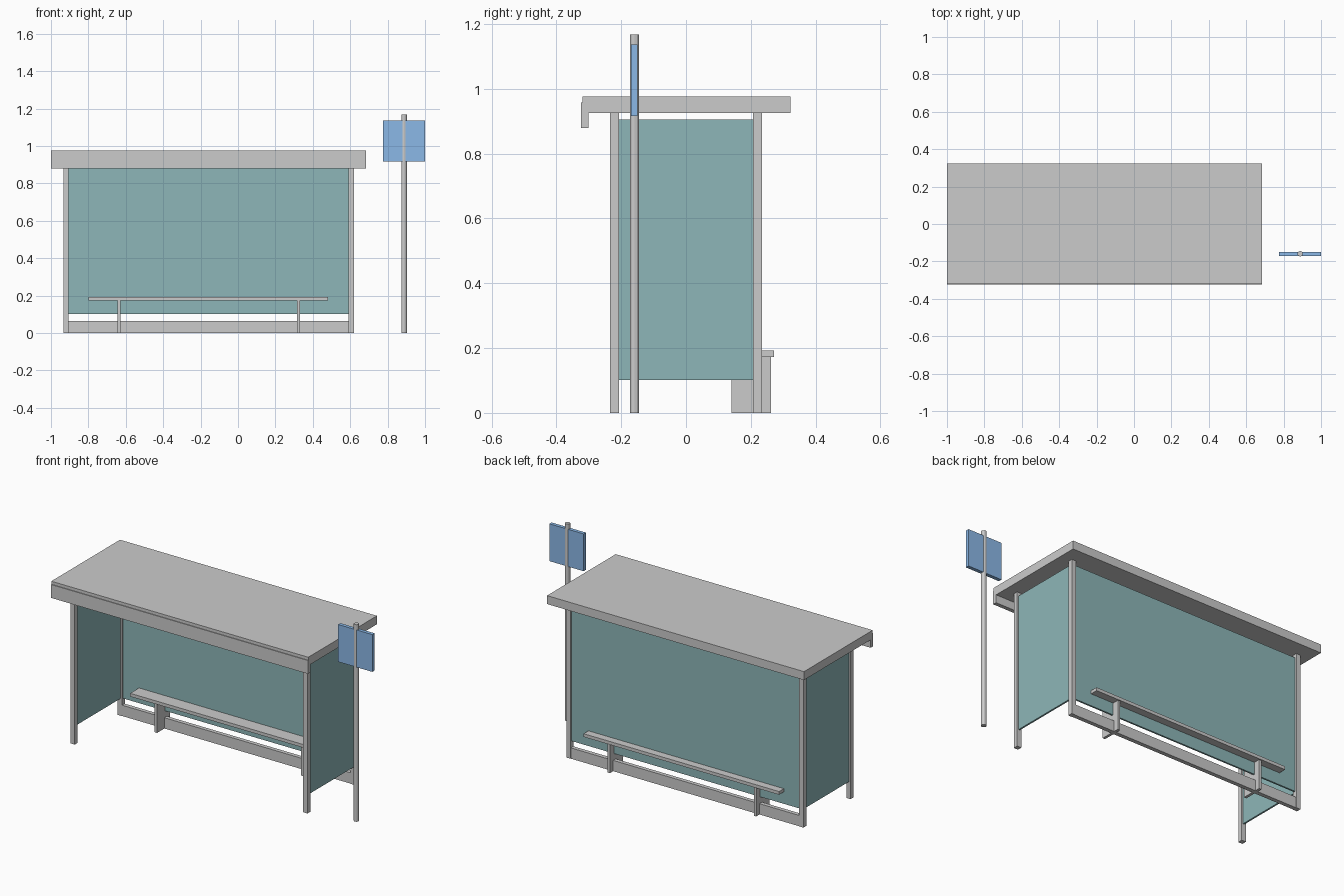
import bpy

if "Cube" in bpy.data.objects:
    bpy.data.objects.remove(bpy.data.objects["Cube"])


def material(name, color):
    m = bpy.data.materials.new(name)
    m.diffuse_color = color
    m.use_nodes = True
    m.node_tree.nodes["Principled BSDF"].inputs["Base Color"].default_value = m.diffuse_color
    return m


def box(name, x, y, z, mat=None):
    """Box from (min, max) ranges on each axis."""
    bpy.ops.mesh.primitive_cube_add(size=1, location=[sum(r) / 2 for r in (x, y, z)])
    o = bpy.context.object
    o.name = name
    o.scale = [r[1] - r[0] for r in (x, y, z)]
    bpy.ops.object.transform_apply(location=False, rotation=False, scale=True)
    if mat:
        o.data.materials.append(mat)
    return o


glass = material("teal_glass", (0.27, 0.47, 0.48, 1))
blue = material("sign_blue", (0.26, 0.48, 0.8, 1))

LEFT, RIGHT = -0.92, 0.606      # post centres in x
FRONT, BACK = -0.221, 0.221     # post centres in y
P = 0.014                       # post half width
T = 0.005                       # glass half thickness

# Roof with front fascia
box("roof", (-1, 0.685), (-0.32, 0.323), (0.926, 0.976))
box("roof_fascia", (-1, 0.685), (-0.324, -0.301), (0.879, 0.958))

# Corner posts and side glass
for side, x in (("left", LEFT), ("right", RIGHT)):
    for end, y in (("front", FRONT), ("back", BACK)):
        box(f"{end}_{side}_post", (x - P, x + P), (y - P, y + P), (0, 0.926))
    box(f"{side}_glass", (x - T, x + T), (FRONT + P, BACK - P), (0.102, 0.905), glass)

# Back glass and bottom rail
box("back_glass", (LEFT + P, RIGHT - P), (BACK - T, BACK + T), (0.102, 0.905), glass)
box("bottom_rail", (LEFT + P, RIGHT - P), (BACK - 0.012, BACK + 0.012), (0, 0.064))

# Bench
box("bench_seat", (-0.80, 0.482), (0.133, 0.271), (0.173, 0.192))
for side, x in (("left", -0.637), ("right", 0.323)):
    box(f"bench_{side}_leg", (x - 0.008, x + 0.008), (0.141, 0.263), (0, 0.173))

# Stop sign pole and plate
bpy.ops.mesh.primitive_cylinder_add(vertices=12, radius=0.0145, depth=1.168,
                                    location=(0.888, -0.159, 0.584))
bpy.context.object.name = "sign_pole"
box("sign_plate", (0.776, 1.0), (-0.17, -0.149), (0.916, 1.137), blue)
